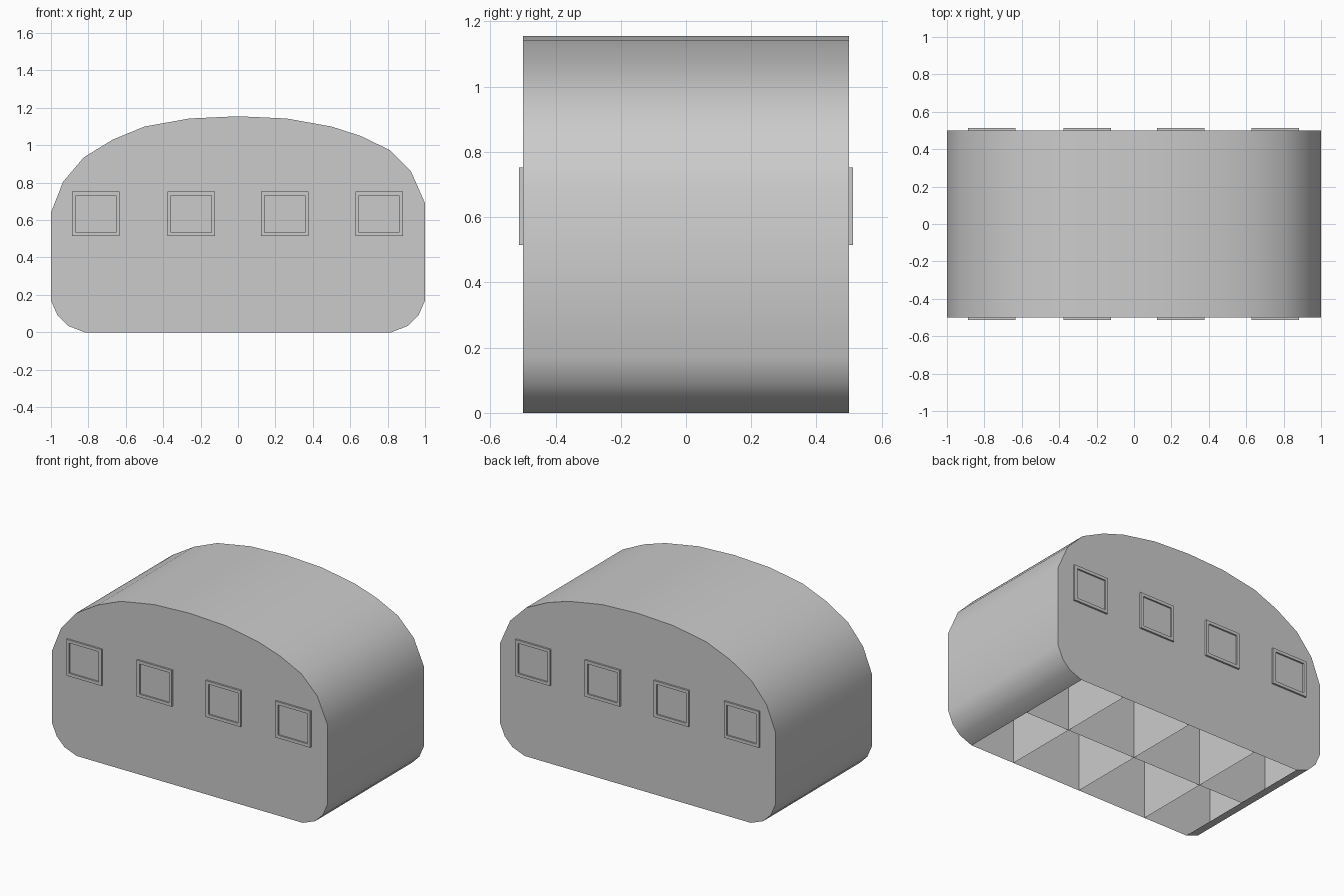
import bpy, bmesh

if "Cube" in bpy.data.objects:
    bpy.data.objects.remove(bpy.data.objects["Cube"])

# Cross-section, from the bottom right edge up over the roof to the bottom left edge
PROFILE = [(.82, 0), (.91, .035), (.965, .09), (1, .17), (1, .69), (.925, .86),
           (.81, .975), (.655, 1.05), (.5, 1.10), (.26, 1.143), (0, 1.155),
           (-.26, 1.143), (-.5, 1.10), (-.67, 1.03), (-.825, .935), (-.935, .805),
           (-1, .64), (-1, .17), (-.965, .09), (-.91, .035), (-.82, 0)]


def make(name, build):
    bm = bmesh.new()
    build(bm)
    mesh = bpy.data.meshes.new(name)
    bm.to_mesh(mesh)
    bm.free()
    ob = bpy.data.objects.new(name, mesh)
    bpy.context.collection.objects.link(ob)
    return ob


def section(bm, y):
    return [bm.verts.new((x, y, z)) for x, z in PROFILE]


# Shell: rounded roof and sides with closed ends, open underneath
def shell(bm):
    front, back = section(bm, -.5), section(bm, .5)
    for i in range(len(PROFILE) - 1):
        bm.faces.new((front[i], back[i], back[i + 1], front[i + 1]))
    bm.faces.new(front)
    bm.faces.new(back[::-1])
    bmesh.ops.recalc_face_normals(bm, faces=bm.faces)


body = make("body_shell", shell)
bpy.context.view_layer.objects.active = body
body.select_set(True)
bpy.ops.object.shade_smooth_by_angle(angle=0.6)
body.select_set(False)

# Thin inner walls dividing the hollow underside into eight cells
make("long_divider", lambda bm: bm.faces.new(section(bm, 0)))


def cross_wall(x, top):
    def build(bm):
        pts = [(-.5, 0), (.5, 0), (.5, top), (-.5, top)]
        bm.faces.new([bm.verts.new((x, y, z)) for y, z in pts])
    return build


for x, top in ((-.5, 1.10), (0, 1.155), (.5, 1.10)):
    make("cross_divider", cross_wall(x, top))


# Slightly raised square window frames on front and back
def frame(cx, side):
    def build(bm):
        cz, hw, hh, rim = .633, .127, .119, .02
        def ring(w, h, y):
            return [bm.verts.new((cx + sx * w, side * y, cz + sz * h))
                    for sx, sz in ((-1, -1), (1, -1), (1, 1), (-1, 1))]
        rings = [ring(hw, hh, .5), ring(hw, hh, .512),
                 ring(hw - rim, hh - rim, .512), ring(hw - rim, hh - rim, .502)]
        for a, b in zip(rings, rings[1:]):
            for i in range(4):
                j = (i + 1) % 4
                bm.faces.new((a[i], a[j], b[j], b[i]))
        bm.faces.new(rings[-1])
        bmesh.ops.recalc_face_normals(bm, faces=bm.faces)
        # The pane must face away from the body
        pane = bm.faces[:][-1]
        pane.normal_update()
        if pane.normal.y * side < 0:
            bmesh.ops.reverse_faces(bm, faces=bm.faces[:])
    return build


for side in (-1, 1):
    for cx in (-.76, -.25, .25, .755):
        make("window_frame", frame(cx, side))
